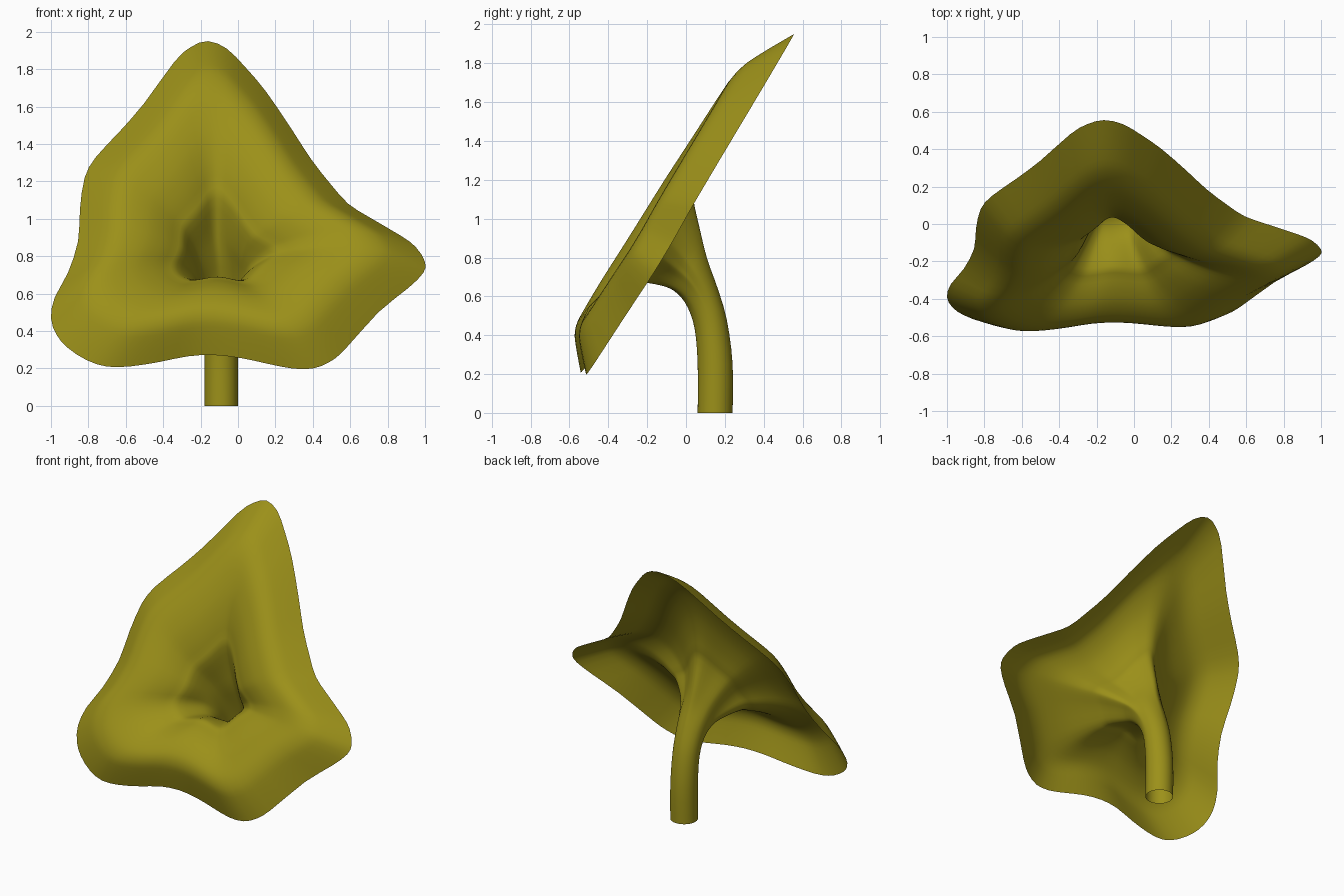
import bpy, math
from mathutils import Vector

if "Cube" in bpy.data.objects:
    bpy.data.objects.remove(bpy.data.objects["Cube"])

# Rim outline seen from the front (x, z); the rim lies in one tilted plane
RIM = [(-0.16, 1.95), (-0.25, 1.92), (-0.34, 1.84), (-0.5, 1.62), (-0.63, 1.47), (-0.76, 1.33),
       (-0.82, 1.22), (-0.845, 1.05), (-0.855, 0.88), (-0.91, 0.71), (-0.98, 0.58), (-1.0, 0.47),
       (-0.97, 0.38), (-0.91, 0.31), (-0.81, 0.245), (-0.7, 0.21), (-0.57, 0.212), (-0.42, 0.235),
       (-0.27, 0.265), (-0.13, 0.272), (0.02, 0.255), (0.16, 0.225), (0.29, 0.2), (0.4, 0.2),
       (0.49, 0.235), (0.57, 0.3), (0.75, 0.5), (0.91, 0.63), (0.99, 0.71), (1.0, 0.77),
       (0.95, 0.85), (0.87, 0.91), (0.7, 1.01), (0.59, 1.08), (0.5, 1.18), (0.39, 1.32),
       (0.28, 1.49), (0.15, 1.68), (0.04, 1.81), (-0.06, 1.91)]
# Petal profile: scale about the throat, height above the rim plane
PETAL = [(1, 0), (0.87, 0.09), (0.78, 0.14), (0.67, 0.158), (0.52, 0.135), (0.4, 0.09), (0.31, 0.04), (0.25, 0)]
# Neck and stem: back (y, z), front (y, z), half width, share of the petal shape
NECK = [((0.075, 0.93), (-0.11, 0.655), 0.165, 0.75), ((0.11, 0.79), (-0.04, 0.61), 0.125, 0.4),
        ((0.16, 0.65), (0.01, 0.54), 0.1, 0.12), ((0.21, 0.48), (0.045, 0.43), 0.09, 0),
        ((0.24, 0.25), (0.06, 0.25), 0.09, 0), ((0.24, 0), (0.06, 0), 0.09, 0)]
CX, CZ = -0.1, 0.83
NORMAL = Vector((0, -0.85, 0.527))


def on_plane(x, z):
    return Vector((x, -0.51 + 0.62 * (z - 0.2) + 0.035 * (x - 0.4), z))


def spline(pts, steps, closed):
    """Catmull-Rom curve through the points."""
    n, out = len(pts), []
    get = (lambda i: pts[i % n]) if closed else (lambda i: pts[max(0, min(n - 1, i))])
    for i in range(n if closed else n - 1):
        a, b, c, d = (get(i + k) for k in (-1, 0, 1, 2))
        for j in range(steps):
            t = j / steps
            out.append(0.5 * (2 * b + (c - a) * t + (2 * a - 5 * b + 4 * c - d) * t * t
                              + (3 * b - a - 3 * c + d) * t ** 3))
    if not closed:
        out.append(pts[-1])
    return out


# One lengthwise strip from the rim down to the foot for each rim point
centre = on_plane(CX, CZ)
strips = []
for p in spline([Vector(q) for q in RIM], 2, True):
    rim = on_plane(p.x, p.y)
    keys = [centre + (rim - centre) * s + NORMAL * h for s, h in PETAL]
    ang = math.atan2(p.y - CZ, p.x - CX)
    for back, front, half, share in NECK:
        b, f = Vector((0, *back)), Vector((0, *front))
        u = (1 - share) * math.cos(ang) + share * p.x
        v = (1 - share) * math.sin(ang) + share * (p.y - 1.11) / 0.84
        keys.append((b + f) / 2 + (b - f) / 2 * v + Vector((-0.09 + half * u, 0, 0)))
    strips.append(spline(keys, 3, False))

# Flower: single open sheet
n, m = len(strips), len(strips[0])
verts = [v for s in strips for v in s]
faces = [(i * m + j, i * m + j + 1, (i + 1) % n * m + j + 1, (i + 1) % n * m + j)
         for i in range(n) for j in range(m - 1)]
mesh = bpy.data.meshes.new("trumpet_flower")
mesh.from_pydata(verts, [], faces)
mesh.polygons.foreach_set("use_smooth", [True] * len(faces))
mesh.update()
flower = bpy.data.objects.new("trumpet_flower", mesh)
bpy.context.collection.objects.link(flower)
mat = bpy.data.materials.new("olive_yellow")
mat.diffuse_color = (0.33, 0.28, 0.01, 1)
mat.use_nodes = True
mat.node_tree.nodes["Principled BSDF"].inputs["Base Color"].default_value = mat.diffuse_color
mesh.materials.append(mat)
